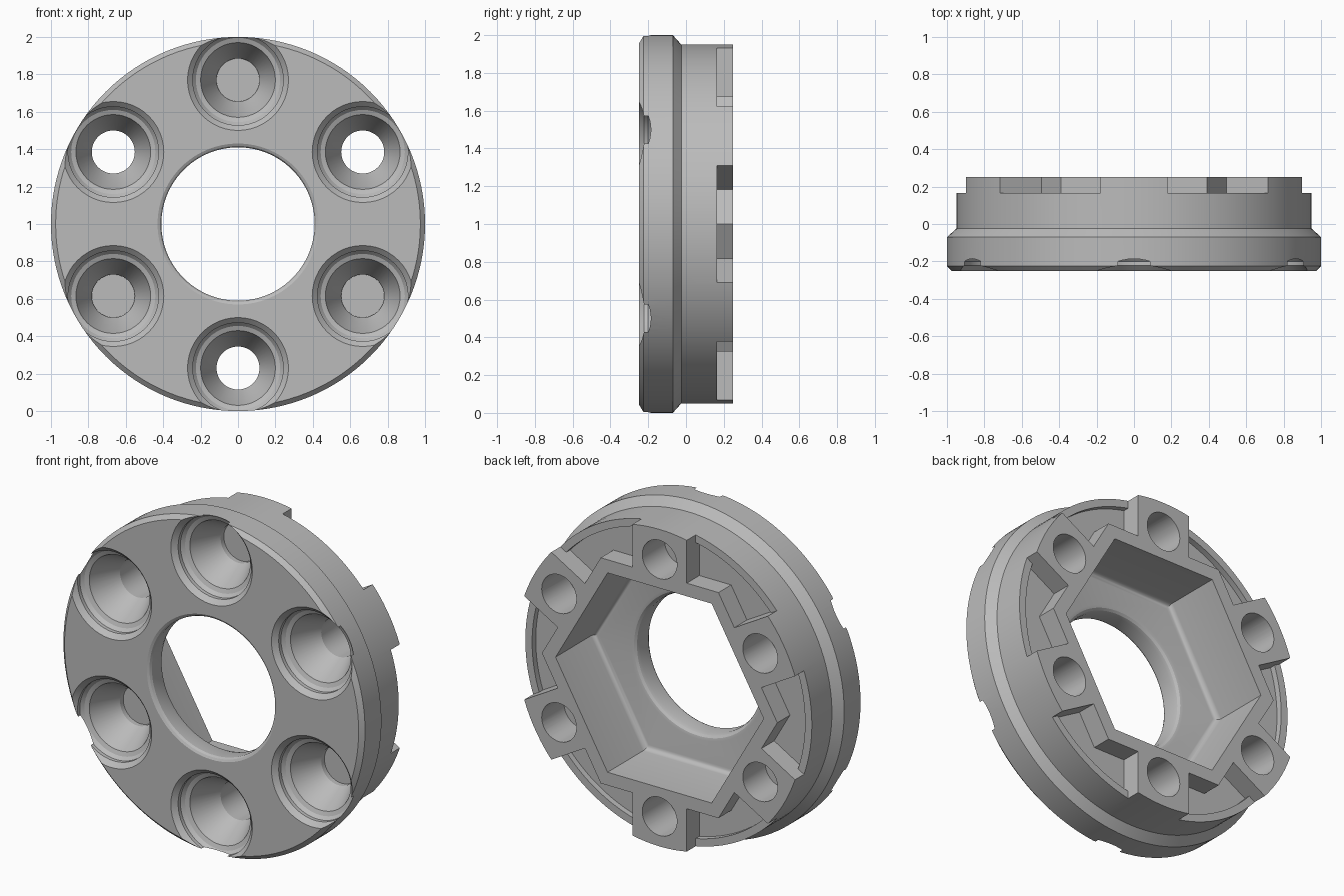
import bpy, bmesh
from math import sin, cos, asin, radians, pi
from mathutils import Matrix, Vector

cube = bpy.data.objects.get("Cube")
if cube:
    bpy.data.objects.remove(cube, do_unlink=True)

CENTRE = Vector((0, 0, 1))
BOLT_R, BOSS_HALF, HEX_FLAT = 0.77, 0.18, 0.676
BACK = 0.25

grey = bpy.data.materials.new("machined grey")
grey.use_nodes = True
grey.diffuse_color = (0.5, 0.5, 0.5, 1)
grey.node_tree.nodes["Principled BSDF"].inputs["Base Color"].default_value = (0.5, 0.5, 0.5, 1)


def polar(radius, angle):
    return radius * cos(angle), radius * sin(angle)


def finish(bm, name, centre=CENTRE):
    bmesh.ops.recalc_face_normals(bm, faces=bm.faces)
    bmesh.ops.translate(bm, verts=bm.verts, vec=centre)
    mesh = bpy.data.meshes.new(name)
    bm.to_mesh(mesh)
    bm.free()
    mesh.materials.append(grey)
    ob = bpy.data.objects.new(name, mesh)
    bpy.context.collection.objects.link(ob)
    return ob


def lathe(name, profile, steps, centre=CENTRE):
    """Revolve (radius, y) points about the y axis."""
    bm = bmesh.new()
    verts = [bm.verts.new((r, y, 0)) for r, y in profile]
    edges = [bm.edges.new(pair) for pair in zip(verts, verts[1:])]
    bmesh.ops.spin(bm, geom=verts + edges, cent=(0, 0, 0), axis=(0, 1, 0),
                   angle=2 * pi, steps=steps)
    bmesh.ops.remove_doubles(bm, verts=bm.verts, dist=1e-5)
    return finish(bm, name, centre)


def prism(name, outline, y0, y1, fillet=0):
    """Extrude an (x, z) outline along y, rounding the y0 rim if asked."""
    bm = bmesh.new()
    face = bm.faces.new([bm.verts.new((x, y0, z)) for x, z in outline])
    rim = list(face.edges)
    out = bmesh.ops.extrude_face_region(bm, geom=[face], use_keep_orig=True)
    new = [v for v in out["geom"] if isinstance(v, bmesh.types.BMVert)]
    bmesh.ops.translate(bm, verts=new, vec=(0, y1 - y0, 0))
    bmesh.ops.recalc_face_normals(bm, faces=bm.faces)
    if fillet:
        bmesh.ops.bevel(bm, geom=rim, offset=fillet, segments=4, profile=0.5,
                        affect='EDGES')
    return finish(bm, name)


def pocket(name, angle, outer, floor):
    """Recess between two bosses, outside the hexagonal wall."""
    half = radians(30)
    spread = half - asin(BOSS_HALF / outer)
    pts = [polar(HEX_FLAT / cos(half), angle)]
    for side in (-1, 1):
        boss = angle + side * half
        r, t = HEX_FLAT, -side * BOSS_HALF
        corner = (r * cos(boss) - t * sin(boss), r * sin(boss) + t * cos(boss))
        if side < 0:
            pts.append(corner)
            pts += [polar(outer, angle + spread * (i / 8 - 1)) for i in range(17)]
        else:
            pts.append(corner)
    return prism(name, pts, floor, BACK + 0.1)


# Main turned body
body = lathe("hub_spacer", [(0, -0.25), (0.975, -0.25), (1, -0.225), (1, -0.07),
                            (0.95, -0.025), (0.95, BACK), (0, BACK)], 128)

# Centre bore with rounded lips, and hexagonal pocket
cutters = [
    prism("hex_pocket_cutter", [polar(0.69, radians(60 * k)) for k in range(6)],
          -0.115, BACK + 0.1, 0.03),
    lathe("bore_cutter", [(0, -0.3), (0.43, -0.3), (0.43, -0.25), (0.417, -0.243),
                          (0.41, -0.23), (0.41, -0.15), (0.416, -0.13),
                          (0.428, -0.119), (0.445, -0.115), (0.445, 0), (0, 0)], 96),
]

# Bolt seats and the recesses between bosses
seat = [(0, -0.3), (0.27, -0.3), (0.27, -0.25), (0.242, -0.222), (0.242, -0.2),
        (0.225, -0.18), (0.2, -0.17), (0.195, -0.155), (0.115, 0), (0.115, 0.4), (0, 0.4)]
for k in range(6):
    x, z = polar(BOLT_R, radians(30 + 60 * k))
    cutters.append(lathe("bolt_seat_cutter", seat, 48, CENTRE + Vector((x, 0, z))))
    cutters.append(pocket("recess_cutter", radians(60 * k), 1.1, 0.165))
    cutters.append(pocket("groove_cutter", radians(60 * k), 0.905, 0.13))

for c in cutters:
    c.hide_render = True
    mod = body.modifiers.new(c.name, 'BOOLEAN')
    mod.operation, mod.solver, mod.object = 'DIFFERENCE', 'EXACT', c

# Bake the cuts and drop the cutters
deps = bpy.context.evaluated_depsgraph_get()
deps.update()
baked = bpy.data.meshes.new_from_object(body.evaluated_get(deps))
body.modifiers.clear()
body.data = baked
for c in cutters:
    bpy.data.objects.remove(c, do_unlink=True)

# Webs closing every other bolt hole
for k in (1, 3, 5):
    x, z = polar(BOLT_R, radians(30 + 60 * k))
    lathe("hole_web", [(0, 0.03), (0.116, 0.03), (0.116, 0.038), (0, 0.038)], 48,
          CENTRE + Vector((x, 0, z)))

# Smooth the turned surfaces, keep edges sharp
bpy.ops.object.select_all(action='DESELECT')
body.select_set(True)
bpy.context.view_layer.objects.active = body
bpy.ops.object.shade_smooth_by_angle(angle=radians(25))
